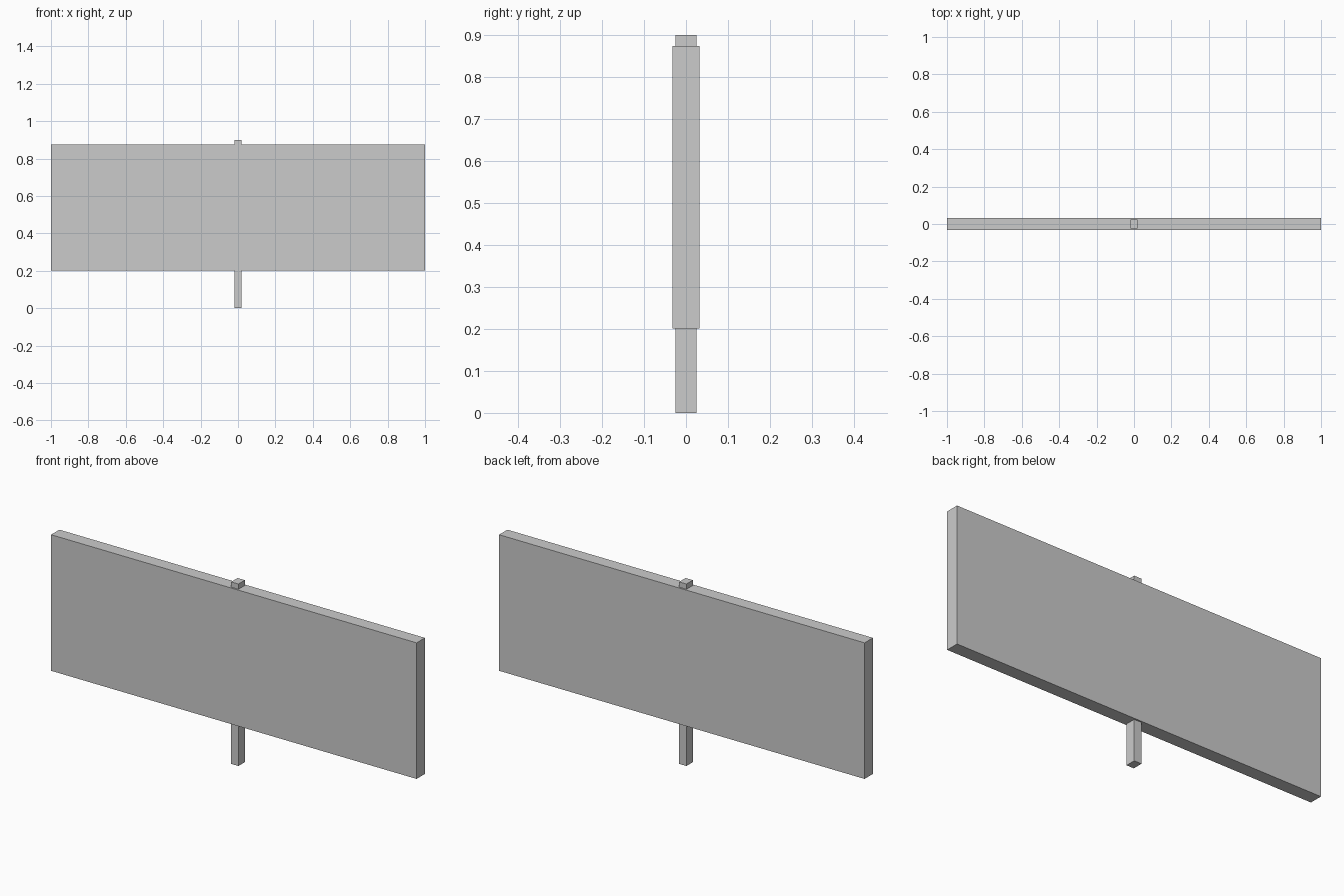
import bpy

if "Cube" in bpy.data.objects:
    bpy.data.objects.remove(bpy.data.objects["Cube"])


def box(name, size, z0):
    bpy.ops.mesh.primitive_cube_add(size=1, location=(0, 0, z0 + size[2] / 2))
    ob = bpy.context.object
    ob.name = name
    ob.scale = size
    bpy.ops.object.transform_apply(location=False, rotation=False, scale=True)
    return ob


# Upright post running behind and through the panel
box("post", (0.04, 0.05, 0.9), 0.0)

# Wide flat sign panel
box("sign_panel", (2.0, 0.065, 0.673), 0.201)
